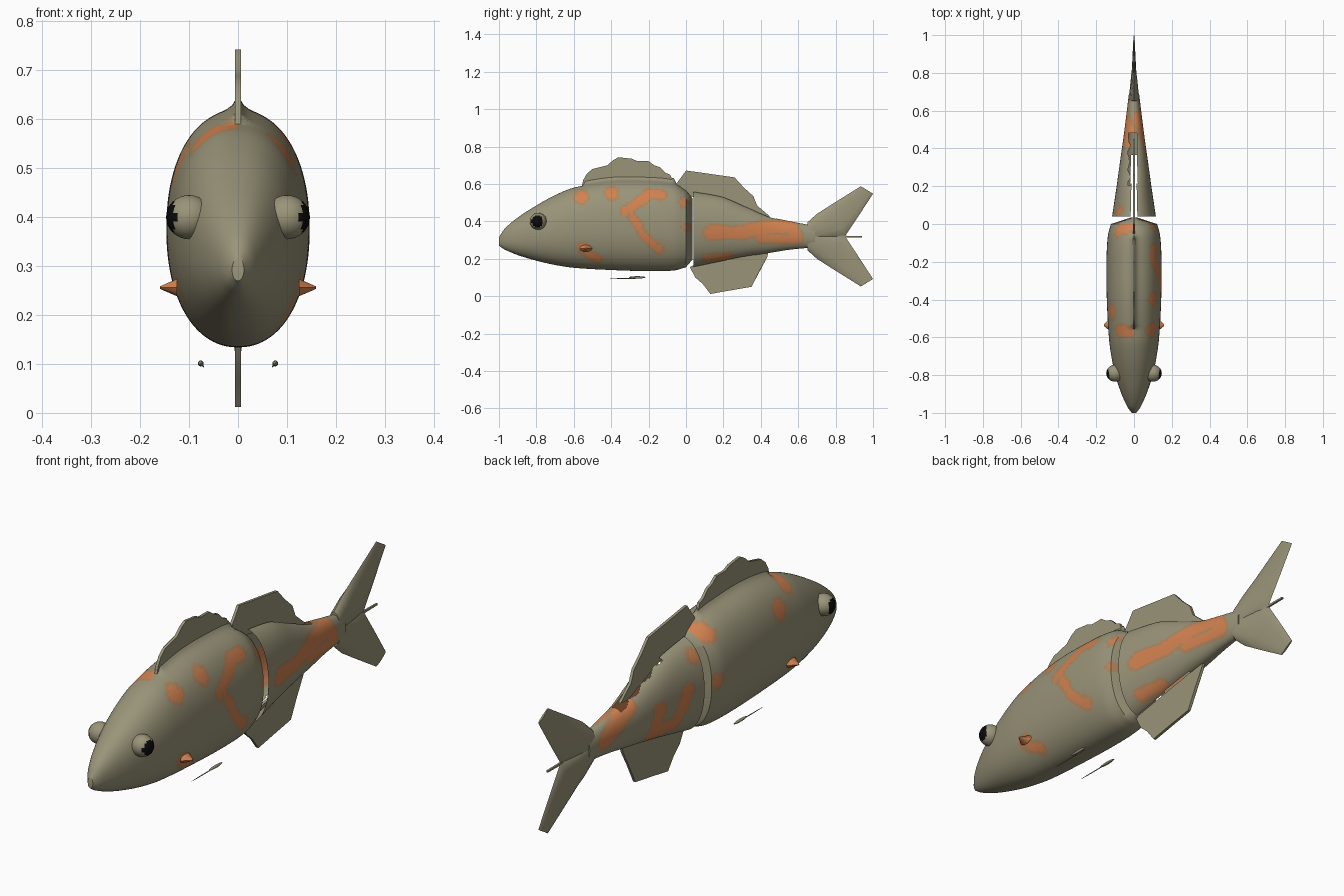
import bpy, bmesh, math, random
from mathutils import Vector, Matrix

if "Cube" in bpy.data.objects:
    bpy.data.objects.remove(bpy.data.objects["Cube"])

random.seed(4)


def material(name, r, g, b):
    m = bpy.data.materials.new(name)
    m.diffuse_color = (r, g, b, 1)
    m.use_nodes = True
    m.node_tree.nodes["Principled BSDF"].inputs["Base Color"].default_value = m.diffuse_color
    return m


OLIVE = material("olive skin", 0.32, 0.295, 0.19)
ORANGE = material("orange marking", 0.64, 0.22, 0.08)
BLEND = material("soft marking edge", 0.42, 0.235, 0.11)
BLACK = material("eye black", 0.003, 0.003, 0.003)
SKIN = [OLIVE, BLEND, ORANGE]


def finish(name, bm, mats, angle=40, normals=True):
    if normals:
        bmesh.ops.recalc_face_normals(bm, faces=bm.faces)
    me = bpy.data.meshes.new(name)
    bm.to_mesh(me)
    bm.free()
    ob = bpy.data.objects.new(name, me)
    bpy.context.collection.objects.link(ob)
    for m in mats:
        me.materials.append(m)
    bpy.ops.object.select_all(action='DESELECT')
    ob.select_set(True)
    bpy.context.view_layer.objects.active = ob
    bpy.ops.object.shade_smooth_by_angle(angle=math.radians(angle))
    return ob


def sample(keys, y):
    """Smooth interpolation of (y, top, bottom, half width) stations."""
    i = 0
    while i < len(keys) - 2 and y > keys[i + 1][0]:
        i += 1
    a, b = keys[i], keys[i + 1]
    p, n = keys[max(i - 1, 0)], keys[min(i + 2, len(keys) - 1)]
    h = b[0] - a[0]
    t = (y - a[0]) / h
    out = []
    for k in (1, 2, 3):
        ma = (b[k] - p[k]) / (b[0] - p[0]) * h
        mb = (n[k] - a[k]) / (n[0] - a[0]) * h
        out.append((2*t**3 - 3*t*t + 1)*a[k] + (t**3 - 2*t*t + t)*ma
                   + (3*t*t - 2*t**3)*b[k] + (t**3 - t*t)*mb)
    return out


def loft(keys, ys, n=96, ridge=None):
    bm = bmesh.new()
    rings = []
    for y in ys:
        top, bot, w = sample(keys, y)
        c, h = (top + bot) / 2, (top - bot) / 2
        ring = []
        for i in range(n):
            a = 2 * math.pi * i / n
            s, k = math.sin(a), math.cos(a)
            x = w * math.copysign(abs(s) ** 0.92, s)
            z = c + h * math.copysign(abs(k) ** 0.92, k)
            if ridge and k > 0 and ridge[0] < y < ridge[1]:
                z += 0.03 * math.exp(-abs(x) / 0.012)
            ring.append(bm.verts.new((x, y, z)))
        rings.append(ring)
    for r, q in zip(rings, rings[1:]):
        for i in range(n):
            j = (i + 1) % n
            bm.faces.new((r[i], r[j], q[j], q[i]))
    return bm, rings


def paint(bm, right, left):
    """Mark faces lying close to the strokes of their side."""
    for f in bm.faces:
        c = f.calc_center_median()
        p = Vector((c.y, c.z))
        for radius, *pts in (right if c.x > 0 else left):
            pts = [Vector(q) for q in pts]
            for a, b in zip(pts, pts[1:] or pts):
                d = b - a
                t = 0 if d.length == 0 else max(0, min(1, (p - a).dot(d) / d.dot(d)))
                gap = (p - a - d * t).length - radius
                f.material_index = max(f.material_index, 2 if gap < 0 else 1 if gap < 0.013 else 0)


# Front body with a wedge-shaped joint at its back end
front_keys = [(-1, .315, .27, .012), (-.97, .36, .25, .034), (-.9, .42, .22, .066),
              (-.8, .485, .19, .099), (-.7, .54, .167, .12), (-.6, .58, .152, .133),
              (-.4, .615, .14, .144), (-.2, .615, .134, .146), (-.06, .60, .138, .138),
              (0, .565, .155, .122)]
bm, rings = loft(front_keys, [-1 + (i / 80) ** 1.3 for i in range(81)], ridge=(-.55, -.05))
bm.faces.new(rings[0])
back = [bm.verts.new((v.co.x * .12, .035, .36 + (v.co.z - .36) * .8)) for v in rings[-1]]
for i in range(len(back)):
    j = (i + 1) % len(back)
    bm.faces.new((rings[-1][i], rings[-1][j], back[j], back[i]))
bm.faces.new(back)
paint(bm,
      [(.03, (-.56, .53)), (.03, (-.395, .55)), (.022, (-.13, .54), (-.2, .545), (-.32, .455)),
       (.016, (-.29, .43), (-.22, .32), (-.14, .25)), (.018, (-.01, .5)), (.012, (0, .37)),
       (.025, (-.55, .26)), (.014, (-.53, .23), (-.47, .2))],
      [(.03, (-.57, .565)), (.035, (-.46, .51)), (.03, (-.03, .56)), (.025, (-.03, .37)),
       (.02, (-.54, .25))])
finish("front_body", bm, SKIN)

# Hollow rear body, slit along the back and belly with ragged edges
rear_keys = [(.04, .56, .155, .116), (.2, .53, .188, .092), (.33, .475, .213, .074),
             (.45, .425, .232, .057), (.55, .402, .248, .044), (.69, .375, .262, .027)]
bm, rings = loft(rear_keys, [.04 + .65 * i / 56 for i in range(57)])
bm.faces.new(rings[-1])
paint(bm,
      [(.03, (.13, .34), (.3, .34)), (.032, (.3, .34), (.4, .365), (.56, .375)),
       (.02, (.4, .31), (.6, .305)), (.03, (.56, .37), (.59, .32)), (.014, (.11, .205), (.23, .21))],
      [(.028, (.13, .38), (.19, .26), (.31, .255), (.29, .35)),
       (.03, (.44, .42), (.52, .37), (.6, .33)), (.022, (.07, .5))])
cut = []
for f in bm.faces:
    c = f.calc_center_median()
    top = c.z > .36
    limit = .017 + (.014 * abs(math.sin(c.y * 38)) if top and c.x < 0 and c.y > .2 else 0)
    if abs(c.x) < limit and c.y < (.48 if top else .37):
        cut.append(f)
bmesh.ops.delete(bm, geom=cut, context='FACES')
finish("rear_body", bm, SKIN)


def fin(name, outline, half=.006):
    bm = bmesh.new()
    a = [bm.verts.new((-half, y, z)) for y, z in outline]
    b = [bm.verts.new((half, y, z)) for y, z in outline]
    bm.faces.new(a)
    bm.faces.new(b[::-1])
    for i in range(len(a)):
        j = (i + 1) % len(a)
        bm.faces.new((a[i], b[i], b[j], a[j]))
    bmesh.ops.triangulate(bm, faces=[f for f in bm.faces if len(f.verts) > 4])
    return finish(name, bm, [OLIVE], 30)


# Back and belly fins
fin("front_dorsal_fin", [(-.56, .57), (-.55, .62), (-.53, .655), (-.5, .68), (-.46, .688), (-.42, .7),
    (-.39, .727), (-.36, .743), (-.29, .735), (-.26, .722), (-.2, .722), (-.17, .70), (-.14, .69),
    (-.11, .66), (-.085, .65), (-.07, .615), (-.06, .57)])
fin("rear_dorsal_fin", [(-.06, .59), (-.03, .63), (0, .672), (.12, .655), (.26, .635), (.31, .58),
    (.36, .535), (.38, .485), (.45, .425), (.4, .42), (.33, .45), (.2, .50), (.04, .53), (-.05, .56)])
fin("belly_fin", [(.02, .155), (.05, .10), (.09, .065), (.13, .012), (.22, .028), (.35, .05),
    (.39, .13), (.435, .21), (.44, .235), (.3, .21), (.04, .165)])

# Forked tail, each lobe lofted with a lens section
stations = [(.65, .28, .65, .395, .028), (.76, .305, .70, .44, .021), (.85, .32, .77, .485, .012),
            (.92, .425, .85, .535, .008), (1, .548, .935, .588, .004)]
for name, flip in (("upper_tail_lobe", False), ("lower_tail_lobe", True)):
    bm = bmesh.new()
    prev = None
    for y0, z0, y1, z1, half in stations:
        ring = []
        for i in range(12):
            a = 2 * math.pi * i / 12
            t = .5 - .5 * math.cos(a)
            z = z0 + (z1 - z0) * t
            ring.append(bm.verts.new((half * math.sin(a), y0 + (y1 - y0) * t, .64 - z if flip else z)))
        if prev:
            for i in range(12):
                j = (i + 1) % 12
                bm.faces.new((prev[i], prev[j], ring[j], ring[i]))
        else:
            bm.faces.new(ring)
        prev = ring
    bm.faces.new(prev)
    finish(name, bm, [OLIVE])

# Thin spine between the tail lobes
fin("tail_spine", [(.8, .313), (.94, .315), (.94, .322), (.8, .324)], .004)


def blob(name, centre, size, mats, rule=None):
    bm = bmesh.new()
    bmesh.ops.create_uvsphere(bm, u_segments=24, v_segments=16, radius=1)
    bm.transform(Matrix.Translation(centre) @ Matrix.Diagonal((*size, 1)))
    if rule:
        for f in bm.faces:
            f.material_index = int(rule(f.calc_center_median()))
    return finish(name, bm, mats)


for side, s in (("right", 1), ("left", -1)):
    # Bulging eye with a black pupil on its outer face
    blob(side + "_eye", (s * .1, -.79, .4), (.047, .045, .045), [OLIVE, BLACK],
         lambda c: abs(c.x) > .1 and math.hypot(c.y + .795, c.z - .4) < .031)
    # Stub of the side fin
    bm = bmesh.new()
    bmesh.ops.create_cone(bm, segments=10, radius1=.034, radius2=.005, depth=.035, cap_ends=True)
    bm.transform(Matrix.Translation((s * .142, -.535, .256))
                 @ Matrix.Rotation(s * math.pi / 2, 4, 'Y') @ Matrix.Diagonal((.55, 1, 1, 1)))
    finish(side + "_side_fin_stub", bm, [ORANGE])
    # Loose sliver of the lower fin
    blob(side + "_lower_fin_sliver", (s * .076, -.26, .101), (.006, .045, .006), [OLIVE])
    blob(side + "_lower_fin_edge", (s * .071, -.32, .095), (.002, .1, .002), [OLIVE])
